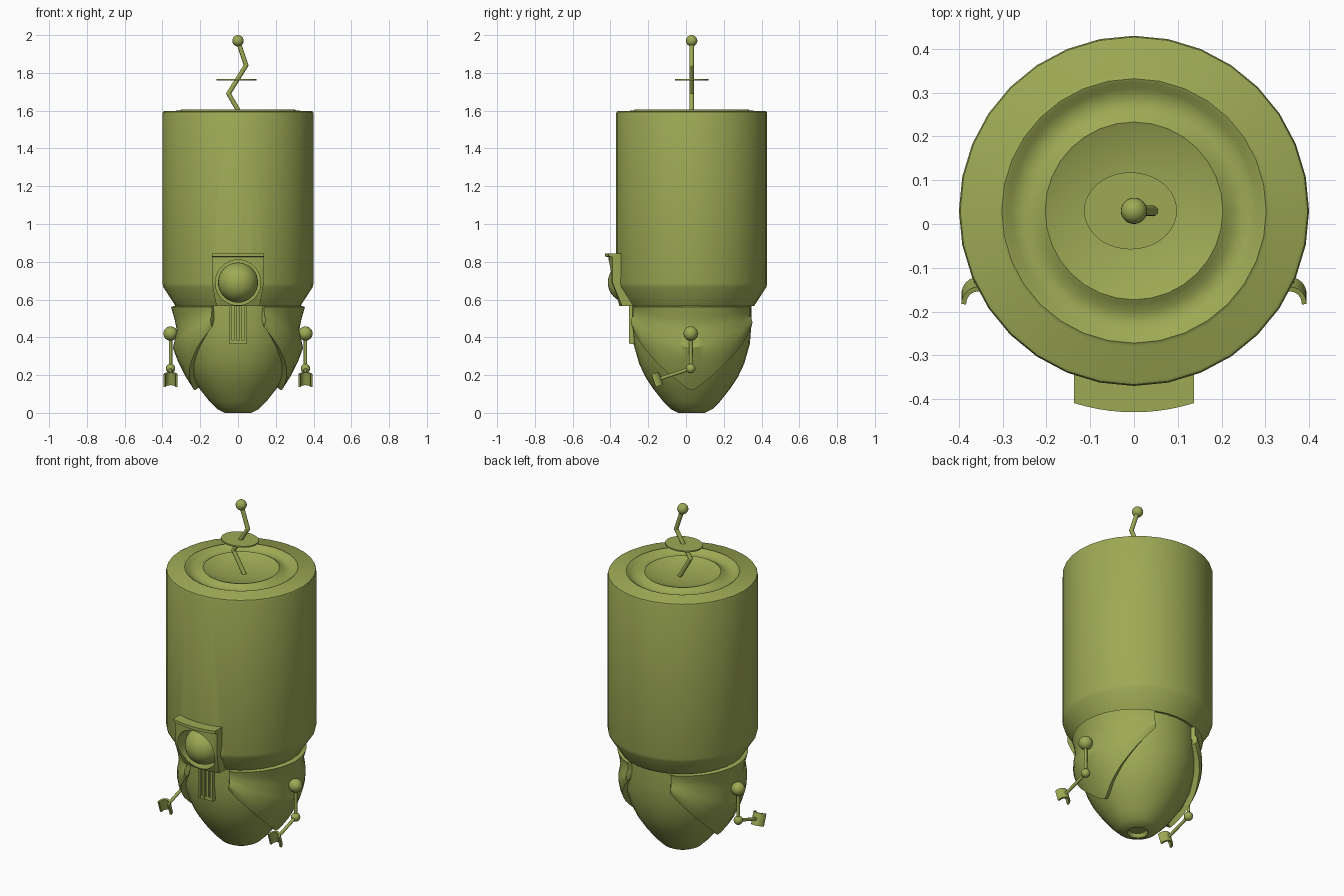
import bpy, bmesh, math
from mathutils import Vector, Matrix

if "Cube" in bpy.data.objects:
    bpy.data.objects.remove(bpy.data.objects["Cube"])

CY = 0.03  # body axis offset in y
olive = bpy.data.materials.new("olive")
olive.diffuse_color = (0.34, 0.40, 0.09, 1)
olive.use_nodes = True
olive.node_tree.nodes["Principled BSDF"].inputs["Base Color"].default_value = olive.diffuse_color


def finish(name, bm, angle=35, solid=0, cutter=None):
    """Turn a bmesh into a named, shaded object, applying optional modifiers."""
    bmesh.ops.recalc_face_normals(bm, faces=bm.faces)
    me = bpy.data.meshes.new(name)
    bm.to_mesh(me)
    bm.free()
    ob = bpy.data.objects.new(name, me)
    bpy.context.collection.objects.link(ob)
    me.materials.append(olive)
    bpy.ops.object.select_all(action='DESELECT')
    bpy.context.view_layer.objects.active = ob
    ob.select_set(True)
    if solid:
        m = ob.modifiers.new("thickness", 'SOLIDIFY')
        m.thickness = solid
        m.offset = 0
        bpy.ops.object.modifier_apply(modifier=m.name)
    if cutter:
        m = ob.modifiers.new("bore", 'BOOLEAN')
        m.operation = 'DIFFERENCE'
        m.solver = 'EXACT'
        m.object = cutter
        bpy.ops.object.modifier_apply(modifier=m.name)
    bpy.ops.object.shade_smooth_by_angle(angle=math.radians(angle))
    return ob


def lathe(profile, n=32):
    """Revolve (r, z) points round the body axis; end points with r=0 are poles."""
    bm = bmesh.new()
    rings = []
    for r, z in profile:
        k = 1 if r == 0 else n
        rings.append([bm.verts.new((r * math.sin(2 * math.pi * i / n),
                                    CY - r * math.cos(2 * math.pi * i / n), z)) for i in range(k)])
    for a, b in zip(rings, rings[1:]):
        for i in range(n):
            j = (i + 1) % n
            quad = [a[i % len(a)], a[j % len(a)], b[j % len(b)], b[i % len(b)]]
            bm.faces.new(list(dict.fromkeys(quad)))
    return bm


def add_ball(bm, c, r, seg=24):
    bmesh.ops.create_uvsphere(bm, u_segments=seg, v_segments=seg // 2, radius=r,
                              matrix=Matrix.Translation(c))


def add_rod(bm, a, b, r, seg=12):
    a, b = Vector(a), Vector(b)
    rot = (b - a).to_track_quat('Z', 'Y').to_matrix().to_4x4()
    bmesh.ops.create_cone(bm, cap_ends=True, segments=seg, radius1=r, radius2=r,
                          depth=(b - a).length, matrix=Matrix.Translation((a + b) / 2) @ rot)


def add_box(bm, c, s):
    bmesh.ops.create_cube(bm, size=1, matrix=Matrix.Translation(c) @ Matrix.Diagonal((*s, 1)))


# Eye socket cutter, shared by body and eye housing
bm = bmesh.new()
add_rod(bm, (0, -0.55, 0.69), (0, -0.19, 0.69), 0.12, 40)
cutter = finish("socket_cutter", bm)
cutter.hide_render = True

# Upper drum with dished, grooved top, and egg-shaped lower body
egg = [(0.0, 0.07), (0.02, 0.11), (0.06, 0.15), (0.127, 0.203), (0.19, 0.245),
       (0.26, 0.278), (0.365, 0.308), (0.46, 0.316), (0.565, 0.318)]
top = [(0.33, 0.565), (0.395, 0.665), (0.4, 0.685), (0.4, 1.585), (0.397, 1.594), (0.39, 1.598),
       (0.31, 1.6), (0.302, 1.605), (0.295, 1.602), (0.28, 1.588), (0.255, 1.579), (0.23, 1.583),
       (0.21, 1.598), (0.203, 1.602), (0.196, 1.599), (0.15, 1.584), (0.09, 1.573), (0, 1.57)]
base = [(0, 0.02), (0.045, 0.02), (0.055, 0.0)]
finish("body", lathe(base + [(r, z) for z, r in egg] + top), cutter=cutter)


def egg_r(z):
    for (z0, r0), (z1, r1) in zip(egg, egg[1:]):
        if z <= z1:
            return r0 + (r1 - r0) * (z - z0) / (z1 - z0)
    return egg[-1][1]


# Flared shield panels wrapped round the sides
for side, label in ((1, "right"), (-1, "left")):
    bm = bmesh.new()
    cols = []
    for i in range(25):
        u = abs(i - 12) / 12
        a = math.radians(66 * (i - 12) / 12)
        ridge = 0.345 + 0.165 * u ** 1.3
        low = 0.127 + 0.335 * u ** 1.4
        r_top, r_mid, r_ridge = 0.34 - 0.012 * u, 0.308 + 0.017 * u, 0.33 - 0.005 * u
        r_low = egg_r(low) + 0.015
        pts = [(r_top, 0.565), ((r_top + r_mid) / 2 - 0.003, 0.565 + (ridge - 0.565) * 0.3),
               (r_mid, 0.565 + (ridge - 0.565) * 0.6), (r_ridge, ridge)]
        for t in (0.33, 0.67, 1):
            pts.append((r_ridge + (r_low - r_ridge) * t + 0.04 * t * (1 - t),
                        ridge + (low - ridge) * t))
        cols.append([bm.verts.new((side * r * math.cos(a), CY + r * math.sin(a), z))
                     for r, z in pts])
    for c, d in zip(cols, cols[1:]):
        for k in range(len(c) - 1):
            bm.faces.new((c[k], c[k + 1], d[k + 1], d[k]))
    finish(label + "_shield_panel", bm, 30, solid=0.03)

# Curved eye housing with a small visor lip
bm = bmesh.new()
prof = [(-0.43, 0.845), (-0.43, 0.828), (-0.41, 0.825), (-0.41, 0.69), (-0.352, 0.565),
        (-0.27, 0.565), (-0.34, 0.69), (-0.35, 0.845)]
secs = []
for i in range(11):
    s = -1 + 0.2 * i
    sec = []
    for y, z in prof:
        x = 0.137 * s * (0.84 if z < 0.6 else 1)
        sec.append(bm.verts.new((x, y + 0.46 - math.sqrt(0.46 ** 2 - x * x), z)))
    secs.append(sec)
for a, b in zip(secs, secs[1:]):
    for k in range(len(prof)):
        j = (k + 1) % len(prof)
        bm.faces.new((a[k], a[j], b[j], b[k]))
bm.faces.new(secs[0])
bm.faces.new(secs[-1][::-1])
finish("eye_housing", bm, 30, cutter=cutter)
bpy.data.objects.remove(cutter)

# Eye ball
bm = bmesh.new()
add_ball(bm, (0, -0.308, 0.69), 0.106, 32)
finish("eye_ball", bm)

# Vent grille under the eye
bm = bmesh.new()
add_box(bm, (0, -0.275, 0.375), (0.09, 0.05, 0.02))
for x in (-0.04, -0.014, 0.014, 0.04):
    add_box(bm, (x, -0.278, 0.47), (0.01, 0.05, 0.2))
add_box(bm, (0, -0.27, 0.47), (0.08, 0.04, 0.2))
finish("vent_grille", bm)

# Jointed arms with half-pipe grippers
for side, label in ((1, "right"), (-1, "left")):
    x = 0.357 * side
    bm = bmesh.new()
    elbow, hand = (x, 0.025, 0.235), (x, -0.135, 0.182)
    add_ball(bm, (x, 0.025, 0.42), 0.038)
    add_rod(bm, (x, 0.025, 0.42), elbow, 0.009)
    add_ball(bm, elbow, 0.025, 16)
    add_rod(bm, elbow, hand, 0.009)
    finish(label + "_arm", bm)

    bm = bmesh.new()
    axis, back = Vector((0, -0.32, 0.95)), Vector((0, 0.95, 0.32))
    mid = Vector((x, -0.172, 0.17))
    cols = []
    for i in range(13):
        a = math.pi * i / 12
        p = mid + Vector((1, 0, 0)) * 0.032 * math.cos(a) + back * 0.036 * math.sin(a)
        cols.append([bm.verts.new(p + axis * h) for h in (-0.035, 0.035)])
    for c, d in zip(cols, cols[1:]):
        bm.faces.new((c[0], d[0], d[1], c[1]))
    finish(label + "_gripper", bm, solid=0.011)

# Zigzag antenna with ball tip
bm = bmesh.new()
pts = [(0.022, CY, 1.565), (-0.05, CY, 1.69), (0.043, CY, 1.84), (0, CY, 1.97)]
for a, b in zip(pts, pts[1:]):
    add_rod(bm, a, b, 0.012)
for p in pts[1:3]:
    add_ball(bm, p, 0.0125, 12)
add_ball(bm, pts[-1], 0.03)
finish("antenna", bm)

# Oval antenna disc
bm = bmesh.new()
bmesh.ops.create_cone(bm, cap_ends=True, segments=40, radius1=1, radius2=1, depth=1,
                      matrix=Matrix.Translation((-0.008, CY, 1.764))
                      @ Matrix.Diagonal((0.106, 0.088, 0.008, 1)))
finish("antenna_disc", bm)
